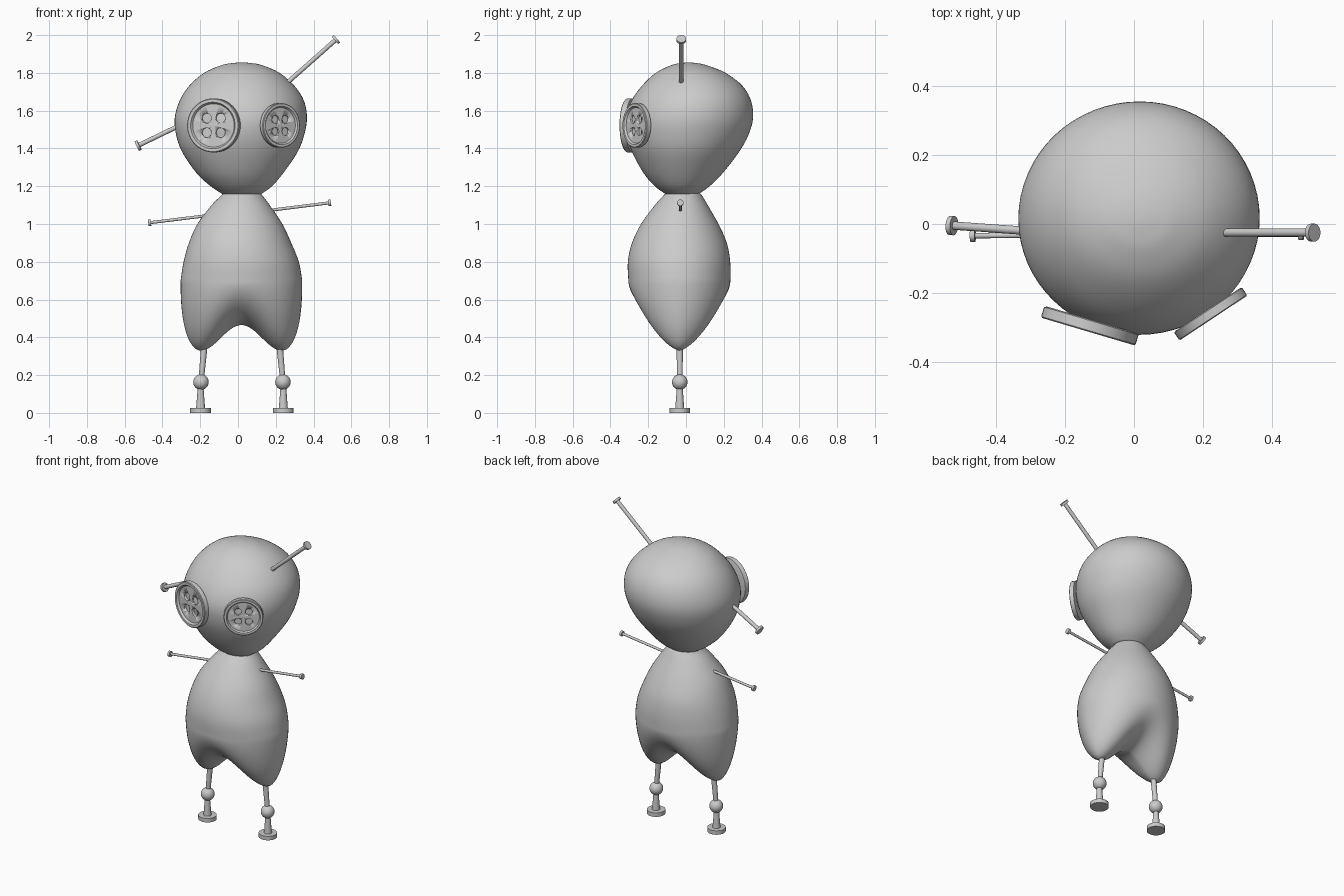
import bpy, bmesh, math
from mathutils import Vector

if "Cube" in bpy.data.objects:
    bpy.data.objects.remove(bpy.data.objects["Cube"])

grey = bpy.data.materials.new("plain_grey")
grey.diffuse_color = (0.6, 0.6, 0.6, 1)
grey.use_nodes = True
grey.node_tree.nodes["Principled BSDF"].inputs["Base Color"].default_value = grey.diffuse_color
SEG = 64


def finish(name, bm, angle=35):
    bmesh.ops.recalc_face_normals(bm, faces=bm.faces)
    me = bpy.data.meshes.new(name)
    bm.to_mesh(me)
    bm.free()
    me.materials.append(grey)
    ob = bpy.data.objects.new(name, me)
    bpy.context.collection.objects.link(ob)
    bpy.ops.object.select_all(action='DESELECT')
    ob.select_set(True)
    bpy.context.view_layer.objects.active = ob
    bpy.ops.object.shade_smooth_by_angle(angle=math.radians(angle))
    return ob


def skin(bm, rings):
    """Bridge a list of point rings and close both ends with a fan."""
    loops = [[bm.verts.new(p) for p in ring] for ring in rings]
    for a, b in zip(loops, loops[1:]):
        for i in range(len(a)):
            j = (i + 1) % len(a)
            bm.faces.new((a[i], a[j], b[j], b[i]))
    for loop in (loops[0], loops[-1]):
        mid = bm.verts.new(sum((v.co for v in loop), Vector()) / len(loop))
        for i in range(len(loop)):
            bm.faces.new((loop[i], loop[(i + 1) % len(loop)], mid))


def smooth_rows(rows, steps=4):
    """Catmull-Rom interpolation between section rows."""
    out = []
    for i in range(len(rows) - 1):
        p0, p1, p2 = rows[max(i - 1, 0)], rows[i], rows[i + 1]
        p3 = rows[min(i + 2, len(rows) - 1)]
        for k in range(steps):
            t = k / steps
            out.append([0.5 * (2 * b + (c - a) * t + (2 * a - 5 * b + 4 * c - d) * t * t
                               + (3 * b - a - 3 * c + d) * t ** 3)
                        for a, b, c, d in zip(p0, p1, p2, p3)])
    return out + [list(rows[-1])]


def ellipse(row):
    z, x0, x1, y0, y1 = row
    return [Vector(((x0 + x1) / 2 + (x1 - x0) / 2 * math.cos(2 * math.pi * i / SEG),
                    (y0 + y1) / 2 + (y1 - y0) / 2 * math.sin(2 * math.pi * i / SEG), z))
            for i in range(SEG)]


def lathe(name, base, axis, profile, seg=32, angle=35):
    """Solid of revolution; profile holds (radius, distance along axis)."""
    q = Vector(axis).to_track_quat('Z', 'Y')
    bm = bmesh.new()
    skin(bm, [[Vector(base) + q @ Vector((r * math.cos(2 * math.pi * i / seg),
                                          r * math.sin(2 * math.pi * i / seg), h))
               for i in range(seg)] for r, h in profile])
    return finish(name, bm, angle)


# Head: sections as z, left, right, front, back
head_rows = [(1.16, -.085, .125, -.11, .07), (1.20, -.145, .18, -.165, .125),
             (1.27, -.22, .24, -.225, .195), (1.38, -.295, .315, -.285, .28),
             (1.47, -.327, .35, -.315, .33), (1.56, -.335, .365, -.32, .355),
             (1.65, -.31, .35, -.29, .345), (1.73, -.26, .30, -.235, .30),
             (1.80, -.18, .22, -.16, .21), (1.84, -.09, .13, -.08, .11),
             (1.852, -.03, .07, -.025, .055), (1.855, .018, .022, .012, .016)]
bm = bmesh.new()
skin(bm, [ellipse(r) for r in smooth_rows(head_rows)])
finish("head", bm, 80)

# Body: tapered chest sections, then a lower shell that drops into two leg lobes
CX, CY, A, B, ZR = .018, -.035, .322, .27, .70
body_rows = [(1.175, -.07, .11, -.095, .065), (1.15, -.09, .13, -.12, .085),
             (1.10, -.14, .168, -.165, .115), (1.0, -.215, .235, -.238, .172),
             (.90, -.26, .282, -.286, .216), (.80, -.288, .322, -.308, .234),
             (ZR, CX - A, CX + A, CY - B, CY + B)]


def hem(u):
    """Lower outline of the body against normalised sideways distance."""
    if u < .67:
        return .33 + .0675 * (1 + math.cos(math.pi * u / .67))
    return ZR - (ZR - .33) * max(0, 1 - ((u - .67) / .33) ** 2) ** .4


def lobe_ring(r):
    ring = []
    for i in range(SEG):
        a = 2 * math.pi * i / SEG
        u, w = r * math.cos(a), r * math.sin(a)
        v = min(1, abs(w) / math.sqrt(max(1e-9, 1 - u * u)))
        s = (1 - v ** 1.54) ** .556
        ring.append(Vector((CX + A * u, CY + B * w, ZR - (ZR - hem(abs(u))) * s)))
    return ring


N = 36
rings = [ellipse(r) for r in smooth_rows(body_rows)]
rings += [lobe_ring(math.cos(math.pi / 2 * k / N)) for k in range(1, N)]
bm = bmesh.new()
skin(bm, rings)
finish("body", bm, 80)


# Pins: thin rod with a flat disc on the end
def pin(name, start, end, rod, disc):
    d = Vector(end) - Vector(start)
    n = d.length
    lathe(name, start, d, [(rod, 0), (rod, n - .014), (disc, n - .014), (disc, n)], 24)


pin("head_pin_right", (.20, -.025, 1.694), (.524, -.025, 1.981), .012, .026)
pin("head_pin_left", (-.24, -.025, 1.555), (-.535, -.004, 1.412), .012, .028)
pin("arm_pin_left", (-.10, -.03, 1.052), (-.475, -.034, 1.006), .008, .018)
pin("arm_pin_right", (.10, -.03, 1.064), (.492, -.03, 1.113), .008, .017)

# Legs: upper rod, ball joint, flared shin and flat foot
for side, s in (("left", -1), ("right", 1)):
    x = .021 + .217 * s
    hip, knee = Vector((x - .022 * s, -.033, .40)), Vector((x, -.033, .163))
    lathe(side + "_thigh", knee, hip - knee, [(.014, 0), (.018, (hip - knee).length)], 24)
    bm = bmesh.new()
    bmesh.ops.create_uvsphere(bm, u_segments=32, v_segments=16, radius=.041)
    bmesh.ops.translate(bm, verts=bm.verts, vec=knee)
    finish(side + "_knee", bm)
    foot = Vector((x + .002 * s, -.033, 0))
    lathe(side + "_shin", foot + Vector((0, 0, .02)), (0, 0, 1), [(.024, 0), (.015, .12)], 24)
    lathe(side + "_foot", foot, (0, 0, 1), [(.055, 0), (.055, .026)], 32)


# Button eyes: rimmed disc with four shallow holes
def button(name, back, yaw, r, t):
    axis = Vector((math.sin(yaw), -math.cos(yaw), 0))
    across = Vector((math.cos(yaw), math.sin(yaw), 0))
    base = Vector(back)
    disc = lathe(name, base, axis, [(r * .94, 0), (r, t * .1), (r, t * .9), (r * .97, t),
                                    (r * .86, t), (r * .80, t * .66)], 48)
    for i, (a, b) in enumerate(((-1, -1), (-1, 1), (1, -1), (1, 1))):
        c = base + across * (.27 * r * a) + Vector((0, 0, .27 * r * b)) + axis * t * .3
        cut = lathe(name + "_hole_cutter", c, axis, [(r * .18, 0), (r * .18, t)], 24)
        cut.hide_render = True
        cut.hide_set(True)
        m = disc.modifiers.new("hole", 'BOOLEAN')
        m.operation, m.object, m.solver = 'DIFFERENCE', cut, 'EXACT'


button("left_button_eye", (-.123, -.278, 1.522), math.radians(-16.5), .143, .036)
button("right_button_eye", (.214, -.248, 1.522), math.radians(33.5), .118, .030)
